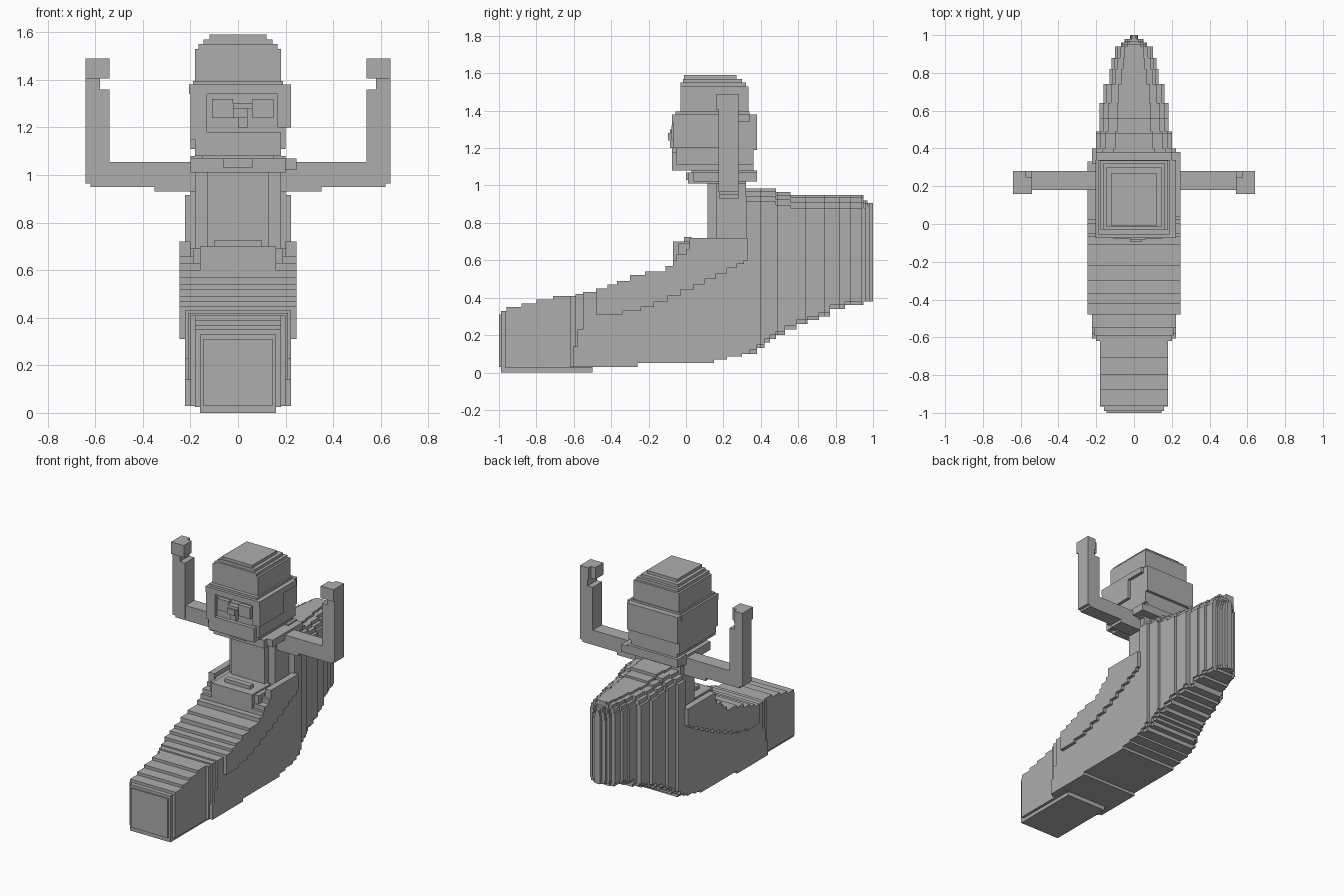
import bpy, bmesh

grey = bpy.data.materials.new("plain grey")
grey.diffuse_color = (0.42, 0.42, 0.42, 1)


def finish(name, bm):
    bmesh.ops.recalc_face_normals(bm, faces=bm.faces)
    me = bpy.data.meshes.new(name)
    bm.to_mesh(me)
    bm.free()
    me.materials.append(grey)
    ob = bpy.data.objects.new(name, me)
    bpy.context.scene.collection.objects.link(ob)
    return ob


def boxes(name, items):
    """Join boxes given as (x0, x1, y0, y1, z0, z1)."""
    bm = bmesh.new()
    for x0, x1, y0, y1, z0, z1 in items:
        vs = bmesh.ops.create_cube(bm, size=1)["verts"]
        for v in vs:
            v.co = ((x0 + x1) / 2 + v.co.x * (x1 - x0),
                    (y0 + y1) / 2 + v.co.y * (y1 - y0),
                    (z0 + z1) / 2 + v.co.z * (z1 - z0))
    return finish(name, bm)


def stairs(steps, end):
    """Turn (start y, height) pairs into a stepped line."""
    pts = []
    for i, (y, z) in enumerate(steps):
        pts += [(y, z), (steps[i + 1][0] if i + 1 < len(steps) else end, z)]
    return pts


def prism(name, upper, lower, w):
    """Extrude a side profile across x from -w to w."""
    pts = upper + lower[::-1]
    bm = bmesh.new()
    f = bm.faces.new([bm.verts.new((-w, y, z)) for y, z in pts])
    r = bmesh.ops.extrude_face_region(bm, geom=[f])
    bmesh.ops.translate(bm, vec=(2 * w, 0, 0),
                        verts=[v for v in r["geom"] if isinstance(v, bmesh.types.BMVert)])
    return finish(name, bm)


def level(steps, y):
    return [z for s, z in steps if s <= y + 1e-6][-1]


deck = [(-1, .33), (-.96, .35), (-.88, .37), (-.8, .39), (-.71, .41), (-.55, .43),
        (-.48, .45), (-.42, .47), (-.37, .49), (-.3, .52), (-.22, .54), (-.11, .57),
        (-.07, .60), (-.05, .63), (0, .66), (.03, .69)]
keel = [(-1, 0), (-.59, .03), (-.26, .05), (.15, .07), (.22, .085), (.3, .10),
        (.38, .13), (.42, .16), (.45, .18), (.48, .2), (.53, .23), (.59, .26),
        (.65, .28), (.71, .3), (.77, .34), (.85, .36), (.95, .38)]
rim = [(-.48, .31), (-.34, .33), (-.24, .35), (-.17, .38), (-.1, .41), (-.03, .44),
       (.04, .47), (.1, .5), (.16, .53), (.22, .56), (.27, .58), (.31, .60)]

# Bow: narrow nose with trimmed edges
part = lambda steps, a, b: [(a, level(steps, a))] + [s for s in steps if a < s[0] < b]
prism("bow", stairs(part(deck, -.965, -.5), -.5), [(-.965, .025), (-.5, .025)], .18)
boxes("bow_edges", [(-.16, .16, -.99, -.5, 0, .33), (-.145, .145, -1, -.9, .03, .31),
                    (-.16, .16, -.99, -.59, 0, .1), (-.2, .2, -.62, -.5, .03, .41),
                    (-.21, .21, -.59, -.5, .03, .42)])

# Middle hull: inner body, then wider rim above the slanting line
prism("hull", stairs(part(deck, -.55, .32), .34), stairs(part(keel, -.55, .34), .34), .222)
prism("hull_rim", stairs(part(deck, -.48, .32), .33), stairs(rim, .33), .245)
boxes("hull_front_trim", [(-.222, .222, -.63 + .025 * i, -.54, .03, .05 + .09 * i)
                          for i in range(3)][1:])

# Stern: slices narrowing to the back, each with a rounded stepped top
widths = [(.32, .222), (.40, .2), (.49, .182), (.64, .162), (.74, .13), (.82, .118),
          (.88, .1), (.94, .07), (.96, .05), (.98, .022)]
top = [(.32, .985), (.48, .965), (.56, .95), (.95, .92), (.97, .905)]
cuts = sorted({y for t in (widths, top, keel) for y, _ in t if y >= .32} | {1.0})
slices = []
for a, b in zip(cuts, cuts[1:]):
    w, t, k = level(widths, a), level(top, a), level(keel, a)
    slices += [(-w, w, a, b, k + .02, t - .07),
               (-w * .9, w * .9, a, b, k, t - .04),
               (-w * .75, w * .75, a, b, k, t - .015),
               (-w * .5, w * .5, a, b, k, t)]
boxes("stern", slices)

# Cockpit step and rider's torso
boxes("cockpit_step", [(-.16, .16, -.07, .14, .56, .70), (-.19, .19, -.04, .14, .6, .69),
                       (-.1, .1, -.01, .03, .68, .725),
                       *[(min(s * .2, s * .245), max(s * .2, s * .245), .02, .33, .6, .72)
                         for s in (-1, 1)]])
boxes("torso", [(-.13, .13, .115, .32, .66, 1.03), (-.18, .18, .16, .32, .66, 1.04)])

# Raised arms and fists
for side, s in (("left", -1), ("right", 1)):
    def mx(a, b, *r):
        return (min(s * a, s * b), max(s * a, s * b), *r)
    boxes(side + "_arm", [mx(.12, .35, .18, .28, .93, 1.055),
                          mx(.35, .62, .18, .28, .95, 1.055),
                          mx(.54, .64, .175, .28, .965, 1.36),
                          mx(.58, .64, .175, .28, 1.36, 1.41)])
    boxes(side + "_fist", [mx(.54, .64, .16, .25, 1.405, 1.49),
                           mx(.575, .64, .24, .28, 1.405, 1.49)])

# Scarf around the neck, with a knot at one side
boxes("scarf", [(-.2, .2, .01, .32, 1.01, 1.07), (-.2, .2, .28, .38, 1.02, 1.08),
                (.17, .245, .04, .38, 1.02, 1.07), (-.06, .06, .0, .1, 1.03, 1.07)])

# Head: stepped jaw, back of head, face panel framed by brow and cheeks
boxes("head", [(-.15, .15, .03, .32, 1.06, 1.12), (-.18, .18, -.05, .36, 1.08, 1.12),
               (-.2, .2, -.05, .36, 1.11, 1.38), (-.2, .2, .3, .38, 1.19, 1.38),
               (-.18, .18, -.075, 0, 1.08, 1.18)])
boxes("face_frame", [(-.205, .222, -.075, .34, 1.34, 1.38), (-.2, -.13, -.075, 0, 1.15, 1.35),
                     (.165, .222, -.07, .2, 1.2, 1.35)])
boxes("glasses", [(-.11, -.02, -.078, -.04, 1.24, 1.32), (.06, .15, -.078, -.04, 1.24, 1.32),
                  (-.02, .06, -.085, -.04, 1.28, 1.30)])
boxes("nose", [(-.02, .04, -.095, -.04, 1.24, 1.28), (0, .04, -.085, -.04, 1.2, 1.25)])

# Cap with stepped crown
boxes("cap", [(-.18, .18, -.03, .335, 1.37, 1.53), (-.19, .19, -.055, .34, 1.37, 1.395),
              (-.165, .165, -.03, .32, 1.53, 1.55), (-.145, .145, -.015, .3, 1.55, 1.57),
              (-.12, .12, -.01, .27, 1.57, 1.59)])
